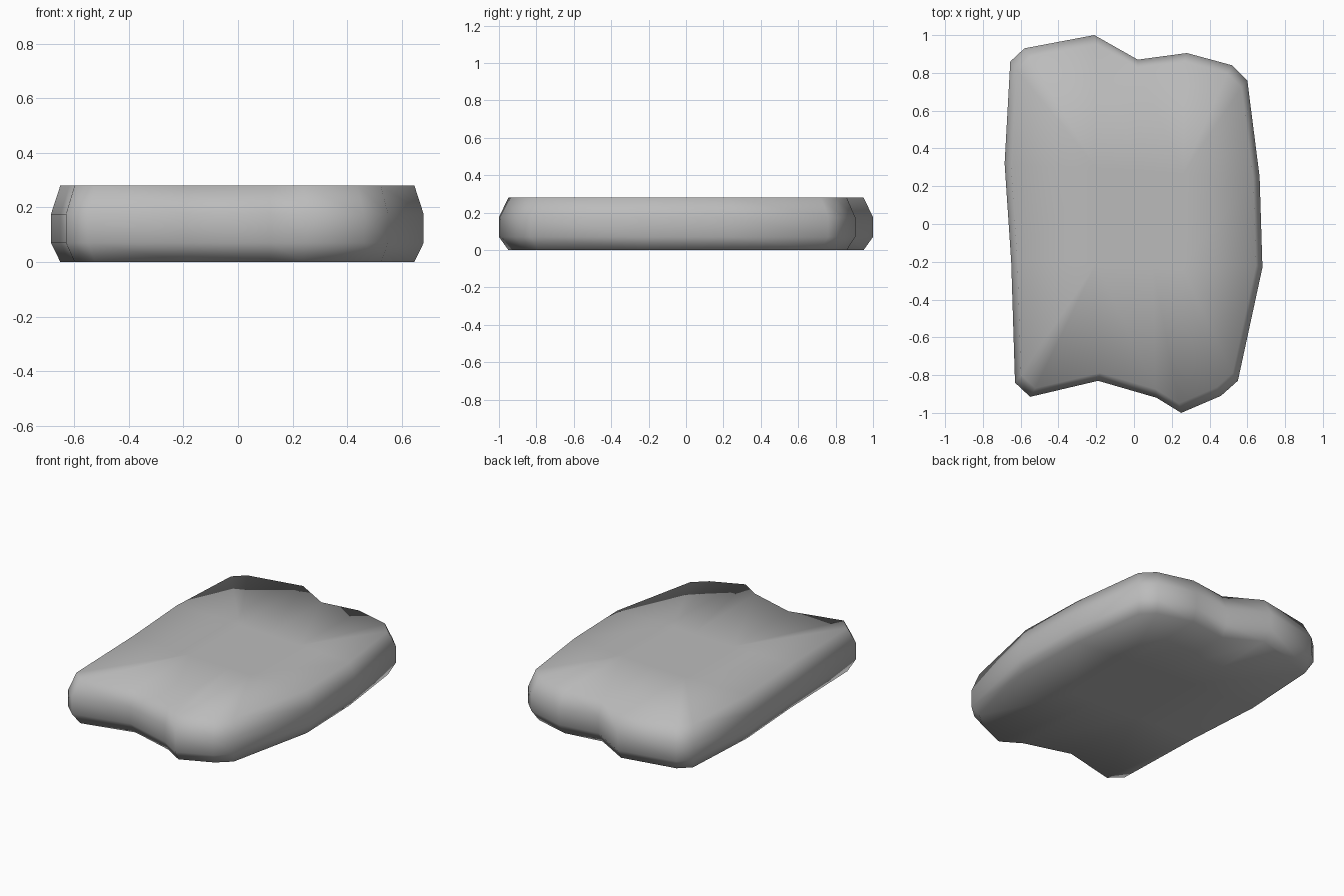
import bpy, bmesh

cube = bpy.data.objects.get("Cube")
if cube:
    bpy.data.objects.remove(cube, do_unlink=True)

# Single stone colour
stone = bpy.data.materials.new("grey_stone")
stone.use_nodes = True
colour = (0.5, 0.5, 0.5, 1)
stone.diffuse_color = colour
bsdf = stone.node_tree.nodes["Principled BSDF"]
bsdf.inputs["Base Color"].default_value = colour
bsdf.inputs["Roughness"].default_value = 0.9

# Slab outline, clockwise from the back corner
back = [(-.58, .93), (-.21, 1), (.02, .87), (.28, .905), (.52, .84)]
right_edge = [(.60, .76), (.665, .25), (.68, -.23), (.55, -.83)]
front = [(.46, -.91), (.25, -1), (.12, -.92), (-.19, -.83), (-.55, -.915)]
left_edge = [(-.63, -.84), (-.65, -.2), (-.685, .32), (-.655, .86)]
outline = back + right_edge + front + left_edge
count = len(outline)

# Flat middle of the top and bottom, and the outline points that join to it
middle = [(-.2, .3), (.03, .29), (.26, .27), (.25, -.23), (.1, -.22), (-.2, -.21)]
links = [(1, 0), (2, 1), (3, 2), (6, 2), (7, 3), (10, 3), (11, 4), (12, 5), (15, 5), (16, 0)]

bm = bmesh.new()


def ring(z, scale):
    return [bm.verts.new((x * scale, y * scale, z)) for x, y in outline]


def cap(rim, z):
    """Close a rim with a coarse grid of flat faces."""
    inner = [bm.verts.new((x, y, z)) for x, y in middle]
    for (i, a), (j, b) in zip(links, links[1:] + links[:1]):
        span = [rim[(i + k) % count] for k in range((j - i) % count + 1)]
        bm.faces.new(span + ([inner[b]] if a == b else [inner[b], inner[a]]))
    bm.faces.new([inner[k] for k in (0, 1, 4, 5)])
    bm.faces.new([inner[k] for k in (1, 2, 3, 4)])


# Walls with a narrowed rim above and below
rings = [ring(z, s) for z, s in ((0, .95), (.07, 1), (.175, 1), (.28, .95))]
for low, high in zip(rings, rings[1:]):
    for i in range(count):
        j = (i + 1) % count
        bm.faces.new((low[i], low[j], high[j], high[i]))
cap(rings[0], 0)
cap(rings[-1], .28)

bmesh.ops.recalc_face_normals(bm, faces=bm.faces)
for face in bm.faces:
    face.smooth = True

mesh = bpy.data.meshes.new("stone_slab")
bm.to_mesh(mesh)
bm.free()
mesh.materials.append(stone)
slab = bpy.data.objects.new("stone_slab", mesh)
bpy.context.collection.objects.link(slab)
